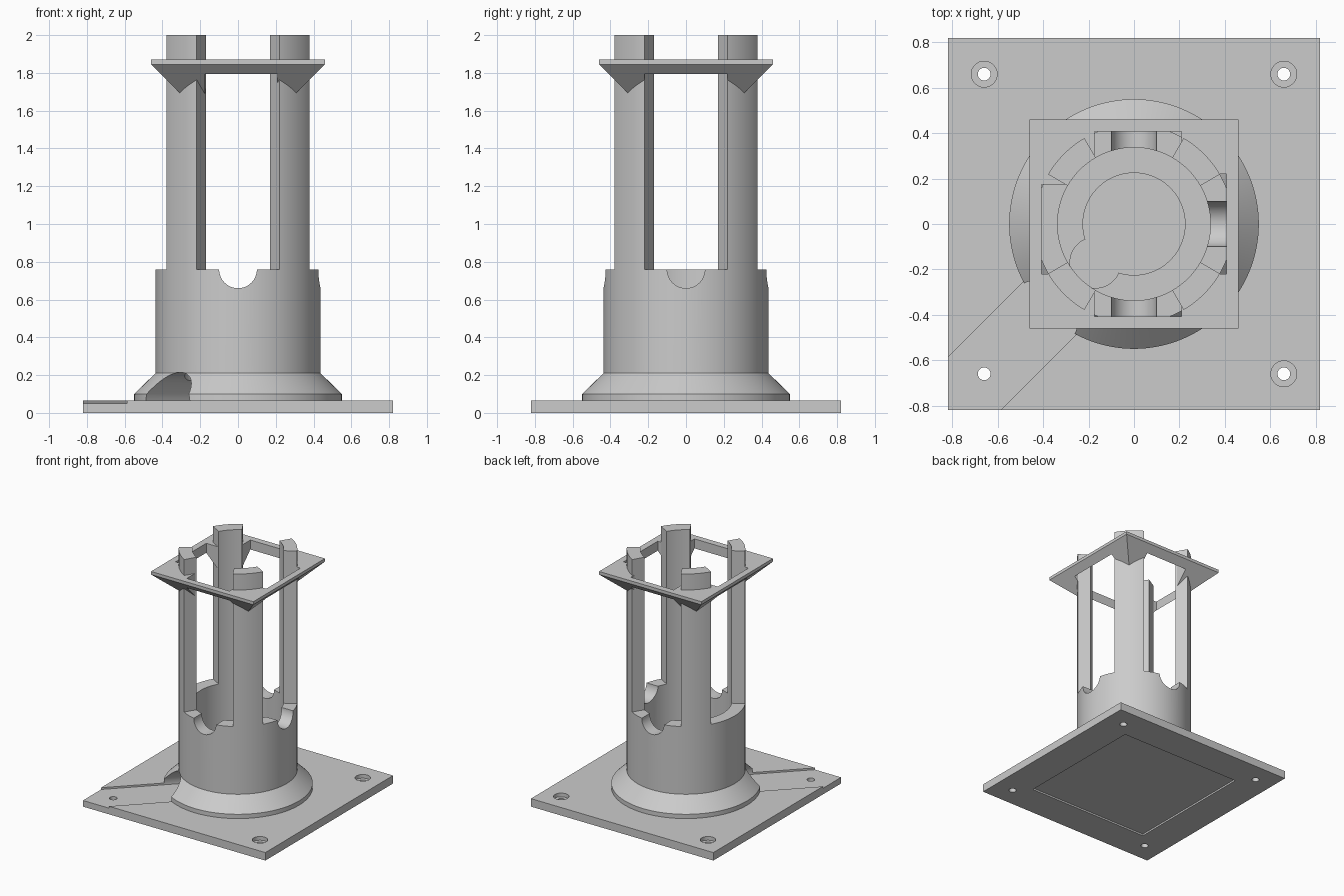
import bpy, bmesh, math
from mathutils import Matrix, Vector

cube = bpy.data.objects.get("Cube")
if cube:
    bpy.data.objects.remove(cube, do_unlink=True)

grey = bpy.data.materials.new("plain grey")
grey.use_nodes = True
grey.diffuse_color = (0.6, 0.6, 0.6, 1)
grey.node_tree.nodes["Principled BSDF"].inputs["Base Color"].default_value = (0.6, 0.6, 0.6, 1)


def finish(name, bm):
    bmesh.ops.recalc_face_normals(bm, faces=bm.faces)
    mesh = bpy.data.meshes.new(name)
    bm.to_mesh(mesh)
    bm.free()
    mesh.materials.append(grey)
    obj = bpy.data.objects.new(name, mesh)
    bpy.context.collection.objects.link(obj)
    return obj


def prism(name, points, z0, z1, scale=1.0):
    """Extrude an outline from z0 to z1, optionally scaling the top."""
    bm = bmesh.new()
    low = [bm.verts.new((x, y, z0)) for x, y in points]
    high = [bm.verts.new((x * scale, y * scale, z1)) for x, y in points]
    bm.faces.new(low)
    bm.faces.new(high)
    for i in range(len(low)):
        j = (i + 1) % len(low)
        bm.faces.new((low[i], low[j], high[j], high[i]))
    return finish(name, bm)


def box(name, x0, x1, y0, y1, z0, z1):
    return prism(name, [(x0, y0), (x1, y0), (x1, y1), (x0, y1)], z0, z1)


def rod(name, start, end, radius, sides=64):
    a, b = Vector(start), Vector(end)
    bm = bmesh.new()
    turn = (b - a).to_track_quat('Z', 'Y').to_matrix().to_4x4()
    bmesh.ops.create_cone(bm, cap_ends=True, segments=sides, radius1=radius, radius2=radius,
                          depth=(b - a).length,
                          matrix=Matrix.Translation((a + b) / 2) @ turn)
    return finish(name, bm)


def lathe(name, profile, sides=128):
    """Revolve a closed ring profile about the z axis."""
    bm = bmesh.new()
    rings = []
    for i in range(sides):
        a = math.tau * i / sides
        rings.append([bm.verts.new((r * math.cos(a), r * math.sin(a), z)) for r, z in profile])
    n = len(profile)
    for i in range(sides):
        p, q = rings[i], rings[(i + 1) % sides]
        for k in range(n):
            m = (k + 1) % n
            bm.faces.new((p[k], q[k], q[m], p[m]))
    return finish(name, bm)


def boolean(obj, tool, operation='DIFFERENCE'):
    tool.hide_render = True
    mod = obj.modifiers.new("cut", 'BOOLEAN')
    mod.operation = operation
    mod.solver = 'EXACT'
    mod.object = tool
    bpy.context.view_layer.objects.active = obj
    bpy.ops.object.modifier_apply(modifier=mod.name)


def cut(tool, *objects):
    for obj in objects:
        boolean(obj, tool)
    bpy.data.objects.remove(tool, do_unlink=True)


# Main parts
PLATE, SILL, TOP = 0.065, 0.76, 2.0
OUTER, INNER, BORE = 0.437, 0.337, 0.225
FLOOR = 0.05

base_plate = box("base_plate", -0.82, 0.82, -0.82, 0.82, 0, PLATE)
sleeve = lathe("sleeve_and_pillars", [
    (BORE, 0.058), (0.55, 0.058), (0.55, 0.1), (OUTER, 0.21), (OUTER, TOP),
    (INNER, TOP), (INNER, 0.3), (BORE, 0.3)])

# Four wedge windows leave four pillars standing
for i in range(4):
    middle = i * math.pi / 2
    spread = math.pi / 6
    outline = [(r * math.cos(middle + s * spread), r * math.sin(middle + s * spread))
               for r, s in ((0.2, -1), (0.8, -1), (0.8, 1), (0.2, 1))]
    cut(prism("window_cutter", outline, SILL, TOP + 0.2), sleeve)

# Half-round notches in the sills: front, back and left
for end in ((0, -0.7, SILL), (0, 0.7, SILL), (0.7, 0, SILL)):
    cut(rod("notch_cutter", (end[0] * 0.3, end[1] * 0.3, SILL), end, 0.1), sleeve)

# Cable passage: bore floor, side shaft and arched diagonal channel
cut(rod("bore_cutter", (0, 0, FLOOR), (0, 0, 0.2), BORE, 128), base_plate)
cut(rod("shaft_cutter", (-0.17, -0.17, FLOOR), (-0.17, -0.17, 0.4), 0.112), base_plate, sleeve)
channel = rod("channel_cutter", (-0.13, -0.13, FLOOR), (-1.2, -1.2, FLOOR), 0.165)
cut(box("channel_trim", -2, 2, -2, 2, -1, FLOOR), channel)
cut(channel, base_plate, sleeve)

# Screw holes, counterbored except the one in the channel
for x in (-0.66, 0.66):
    for y in (-0.66, 0.66):
        cut(rod("hole_cutter", (x, y, -0.1), (x, y, 0.2), 0.028, 32), base_plate)
        if x > 0 or y > 0:
            cut(rod("counterbore_cutter", (x, y, 0.035), (x, y, 0.2), 0.057, 48), base_plate)

# Shallow square recess underneath
cut(box("recess_cutter", -0.55, 0.55, -0.55, 0.55, -0.1, 0.014), base_plate)

# Square collar: thin rim over a 45 degree taper
RIM, RIM_TOP, HALF, LOW = 1.845, 1.87, 0.46, 0.29
square = [(-LOW, -LOW), (LOW, -LOW), (LOW, LOW), (-LOW, LOW)]
collar = prism("collar", square, RIM - (HALF - LOW), RIM, HALF / LOW)
rim = box("rim", -HALF, HALF, -HALF, HALF, RIM, RIM_TOP)
boolean(collar, rim, 'UNION')
bpy.data.objects.remove(rim, do_unlink=True)
cut(rod("collar_bore_cutter", (0, 0, 1), (0, 0, 2.5), INNER + 0.003, 128), collar)
for x0, x1, y0, y1 in ((-0.175, 0.21, 0, 0.408), (-0.175, 0.21, -0.408, 0),
                       (-0.408, 0, -0.22, 0.175), (0, 0.408, -0.22, 0.22)):
    cut(box("collar_window_cutter", x0, x1, y0, y1, 1, 2.5), collar)

# Smooth the round walls, keep the corners sharp
bpy.ops.object.select_all(action='DESELECT')
for obj in (base_plate, sleeve, collar):
    obj.select_set(True)
bpy.context.view_layer.objects.active = sleeve
bpy.ops.object.shade_smooth_by_angle(angle=math.radians(25))
